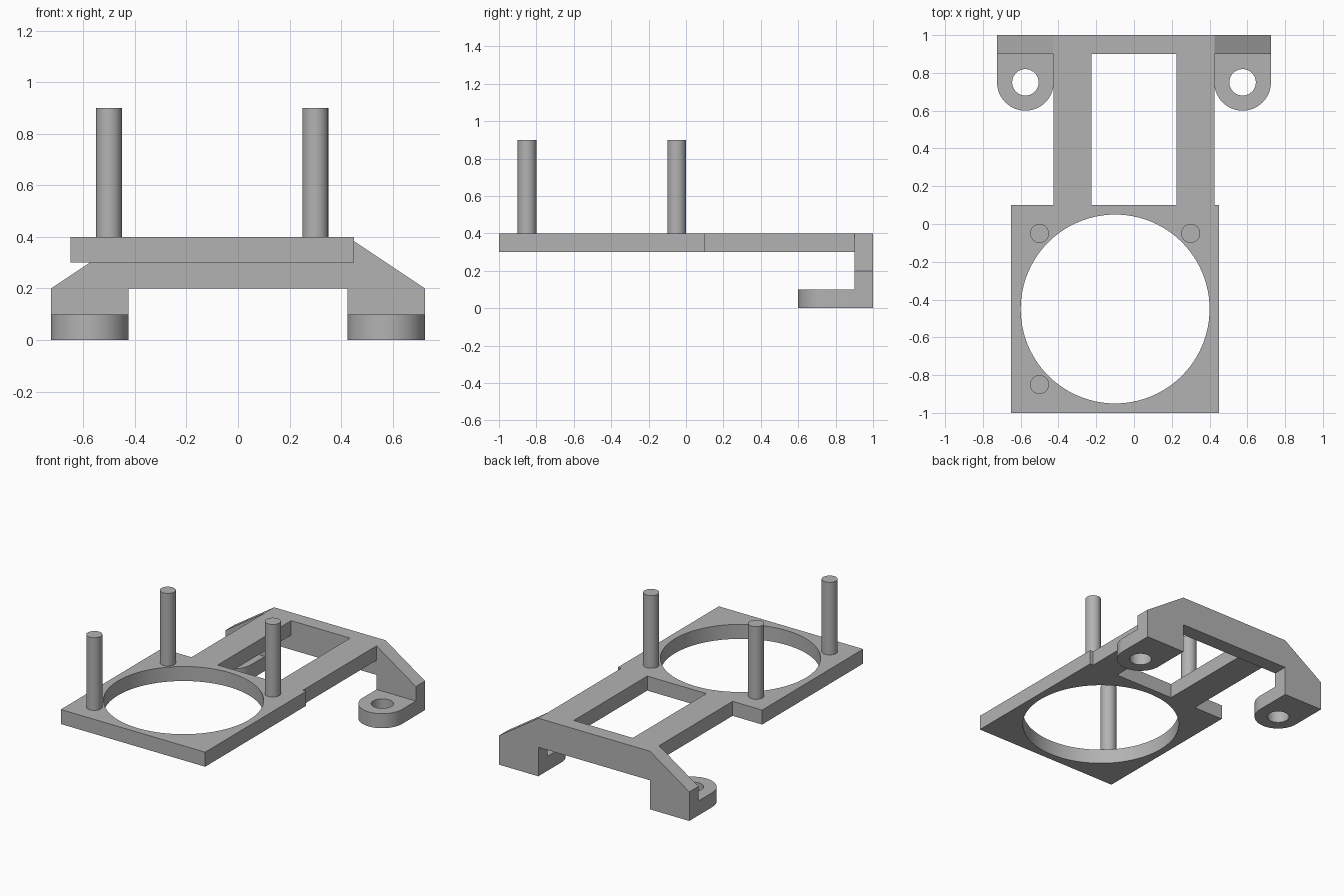
import bpy, bmesh
from math import cos, sin, pi, radians
from mathutils import Matrix

cube = bpy.data.objects.get("Cube")
if cube:
    bpy.data.objects.remove(cube, do_unlink=True)

grey = bpy.data.materials.new("plain grey")
grey.use_nodes = True
colour = (0.45, 0.45, 0.45, 1)
grey.diffuse_color = colour
grey.node_tree.nodes["Principled BSDF"].inputs["Base Color"].default_value = colour


def arc(cx, cy, r, start=0, sweep=2 * pi, n=64):
    """Points along an arc; a full circle does not repeat its first point."""
    count = n if sweep == 2 * pi else n + 1
    return [(cx + r * cos(start + sweep * i / n), cy + r * sin(start + sweep * i / n))
            for i in range(count)]


def prism(name, loops, bottom, height, matrix=Matrix()):
    """Extrude an outline (first loop) with holes (other loops)."""
    bm = bmesh.new()
    for loop in loops:
        verts = [bm.verts.new((x, y, bottom)) for x, y in loop]
        for i, v in enumerate(verts):
            bm.edges.new((verts[i - 1], v))
    bmesh.ops.triangle_fill(bm, use_beauty=True, edges=bm.edges[:], normal=(0, 0, 1))
    result = bmesh.ops.extrude_face_region(bm, geom=bm.faces[:], use_keep_orig=True)
    top = [v for v in result["geom"] if isinstance(v, bmesh.types.BMVert)]
    bmesh.ops.translate(bm, verts=top, vec=(0, 0, height))
    bmesh.ops.transform(bm, matrix=matrix, verts=bm.verts[:])
    bmesh.ops.recalc_face_normals(bm, faces=bm.faces[:])
    bmesh.ops.dissolve_limit(bm, angle_limit=radians(0.5),
                             verts=bm.verts[:], edges=bm.edges[:])
    mesh = bpy.data.meshes.new(name)
    bm.to_mesh(mesh)
    bm.free()
    mesh.materials.append(grey)
    mesh.shade_smooth()
    mesh.set_sharp_from_angle(angle=radians(30))
    obj = bpy.data.objects.new(name, mesh)
    bpy.context.collection.objects.link(obj)
    return obj


# Ring plate with a large round opening
prism("ring_plate", [[(-0.65, -1), (0.45, -1), (0.45, 0.1), (-0.65, 0.1)],
                     arc(-0.1, -0.45, 0.5, n=96)], 0.3, 0.1)

# Rear wall: bridge with sloped shoulders and two legs, standing upright
half = [(0.425, 0.2), (0.425, 0), (0.725, 0), (0.725, 0.2), (0.425, 0.4)]
upright = Matrix.Translation((0, 1, 0)) @ Matrix.Rotation(pi / 2, 4, "X")
prism("rear_wall", [half + [(-x, z) for x, z in reversed(half)]], 0, 0.1, upright)

# Arms and mounting lugs on both sides
for side, s in (("left", 1), ("right", -1)):
    prism(side + "_arm", [[(s * x, y) for x, y in
          ((0.225, 0.1), (0.425, 0.1), (0.425, 0.9), (0.225, 0.9))]], 0.3, 0.1)
    cx = s * 0.575
    lug = [(cx + 0.15, 0.9), (cx - 0.15, 0.9)] + arc(cx, 0.75, 0.15, pi, pi, 32)
    prism(side + "_lug", [lug, arc(cx, 0.75, 0.07, n=48)], 0, 0.1)

# Three upright pins on the plate
for name, x, y in (("front_right_pin", -0.5, -0.85),
                   ("back_right_pin", -0.5, -0.05),
                   ("back_left_pin", 0.3, -0.05)):
    prism(name, [arc(x, y, 0.05, n=48)], 0.4, 0.5)
